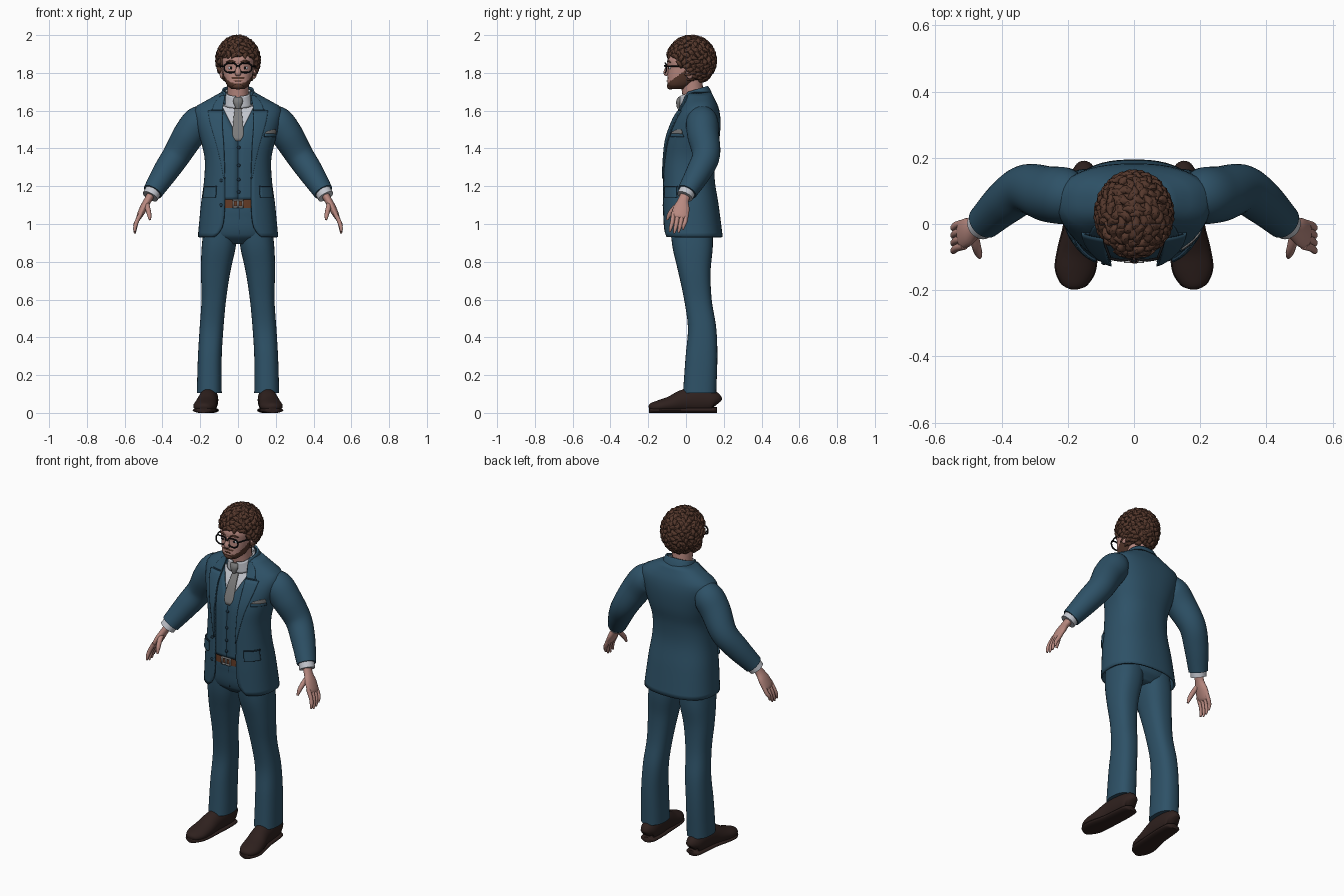
import bpy, bmesh, math, random
from mathutils import Vector

cube = bpy.data.objects.get("Cube")
if cube:
    bpy.data.objects.remove(cube)
random.seed(4)
POWER = 0.82


def material(name, *rgb):
    m = bpy.data.materials.new(name)
    m.use_nodes = True
    m.diffuse_color = (*rgb, 1)
    m.node_tree.nodes["Principled BSDF"].inputs["Base Color"].default_value = (*rgb, 1)
    return m


SUIT = material("suit blue", .027, .083, .135)
TRIM = material("dark blue trim", .012, .035, .06)
SHIRT = material("shirt white", .55, .57, .62)
SKIN = material("skin", .48, .25, .215)
HAIR = material("hair brown", .09, .039, .025)
SHOE = material("shoe leather", .028, .015, .013)
TIE = material("tie grey", .2, .2, .2)
BELT = material("belt leather", .13, .045, .02)
BLACK = material("frame black", .006, .006, .007)
METAL = material("buckle metal", .4, .4, .4)


def sample(rows, t):
    """Smooth interpolation of rows whose first entry is the parameter."""
    t = min(max(t, rows[0][0]), rows[-1][0])
    i = next(j for j in range(len(rows) - 1) if t <= rows[j + 1][0])
    slope = lambda j, c: ((rows[min(j + 1, len(rows) - 1)][c] - rows[max(j - 1, 0)][c])
                          / (rows[min(j + 1, len(rows) - 1)][0] - rows[max(j - 1, 0)][0]))
    h = rows[i + 1][0] - rows[i][0]
    u = (t - rows[i][0]) / h
    s = u * u * (3 - 2 * u)
    return [rows[i][c] * (1 - s) + rows[i + 1][c] * s
            + h * u * (1 - u) * ((1 - u) * slope(i, c) - u * slope(i + 1, c))
            for c in range(1, len(rows[0]))]


def finish(name, bm, mat, thick=0):
    bmesh.ops.recalc_face_normals(bm, faces=bm.faces)
    mesh = bpy.data.meshes.new(name)
    bm.to_mesh(mesh)
    bm.free()
    o = bpy.data.objects.new(name, mesh)
    bpy.context.collection.objects.link(o)
    mesh.materials.append(mat)
    bpy.ops.object.select_all(action='DESELECT')
    o.select_set(True)
    bpy.context.view_layer.objects.active = o
    bpy.ops.object.shade_smooth_by_angle(angle=math.radians(50))
    if thick:
        mod = o.modifiers.new("thickness", 'SOLIDIFY')
        mod.thickness, mod.offset = thick, 0
    return o


def skin_rings(bm, rings, closed):
    vs = [[bm.verts.new(p) for p in r] for r in rings]
    n = len(vs[0])
    for a, b in zip(vs, vs[1:]):
        for j in range(n if closed else n - 1):
            k = (j + 1) % n
            bm.faces.new((a[j], a[k], b[k], b[j]))
    if closed:
        bm.faces.new(vs[0])
        bm.faces.new(vs[-1])


def section_point(sec, z, a):
    cx, rx, front, back = sec
    s, c = math.sin(a), math.cos(a)
    return (cx + rx * math.copysign(abs(s) ** POWER, s),
            (front + back) / 2 - (back - front) / 2 * math.copysign(abs(c) ** POWER, c), z)


def angle_at(sec, x):
    return math.copysign(math.asin(min(abs(x) / sec[1], .995) ** (1 / POWER)), x)


def grow(rows, d):
    return [(z, cx, rx + d, f - d, b + d) for z, cx, rx, f, b in rows]


def shell(name, rows, mat, gap=None, z0=None, z1=None, side=1, tilt=0, n=48, k=32, thick=.01):
    """Horizontal sections, closed or with a front opening of half-width gap(z)."""
    z0, z1 = z0 or rows[0][0], z1 or rows[-1][0]
    rings = []
    for i in range(k + 1):
        z = z0 + (z1 - z0) * i / k
        sec = sample(rows, z)
        a = angle_at(sec, gap(z)) if gap else 0
        m = n - 1 if gap else n
        pts = [section_point(sec, z, a + (2 * math.pi - 2 * a) * j / m) for j in range(n)]
        rings.append([(side * x, y, z + tilt * (y - .05)) for x, y, z in pts])
    bm = bmesh.new()
    skin_rings(bm, rings, not gap)
    return finish(name, bm, mat, thick if gap else 0)


def patch(name, body, rows, mat, lift=.008, side=1, k=12, n=8, thick=.007):
    """Thin plate lying on a body; rows give z, inner x and outer x."""
    rings = []
    for i in range(k + 1):
        z = rows[0][0] + (rows[-1][0] - rows[0][0]) * i / k
        sec, (x0, x1) = sample(grow(body, lift), z), sample(rows, z)
        a0, a1 = angle_at(sec, x0), angle_at(sec, x1)
        pts = [section_point(sec, z, a0 + (a1 - a0) * j / n) for j in range(n + 1)]
        rings.append([(side * x, y, z) for x, y, z in pts])
    bm = bmesh.new()
    skin_rings(bm, rings, False)
    return finish(name, bm, mat, thick)


def add_tube(bm, pts, ref, n, k, side=1, floor=None):
    rows = [(i, *p) for i, p in enumerate(pts)]
    path = [sample(rows, (len(pts) - 1) * i / k) for i in range(k + 1)]
    rings = []
    for i, (x, y, z, ra, rb) in enumerate(path):
        t = (Vector(path[min(i + 1, k)][:3]) - Vector(path[max(i - 1, 0)][:3])).normalized()
        u = (Vector(ref) - Vector(ref).dot(t) * t).normalized()
        v = t.cross(u)
        ring = []
        for j in range(n):
            a = 2 * math.pi * j / n
            p = Vector((x, y, z)) + u * ra * math.cos(a) + v * rb * math.sin(a)
            ring.append((side * p.x, p.y, p.z if floor is None else max(p.z, floor)))
        rings.append(ring)
    skin_rings(bm, rings, True)


def tube(name, pts, mat, ref=(0, 1, 0), side=1, n=20, k=20, floor=None):
    bm = bmesh.new()
    add_tube(bm, [p if len(p) == 5 else (*p, p[3]) for p in pts], ref, n, k, side, floor)
    return finish(name, bm, mat)


def ball(name, loc, radii, mat):
    bm = bmesh.new()
    bmesh.ops.create_uvsphere(bm, u_segments=16, v_segments=10, radius=1)
    for v in bm.verts:
        v.co = [l + r * c for l, r, c in zip(loc, radii, v.co)]
    return finish(name, bm, mat)


# Body sections: z, centre x, half width, front y, back y
jacket = [(.93, 0, .208, -.118, .19), (1.1, 0, .192, -.122, .168), (1.24, 0, .174, -.122, .147),
          (1.35, 0, .172, -.118, .152), (1.45, 0, .195, -.105, .172), (1.55, 0, .222, -.068, .178),
          (1.615, 0, .222, -.028, .168), (1.655, 0, .155, -.008, .15), (1.695, 0, .085, .0, .13)]
vest, shirt = grow(jacket, -.014), grow(jacket, -.023)
opening = [(.93, .125), (.97, .088), (1.05, .072), (1.25, .07), (1.4, .076), (1.55, .085), (1.695, .07)]
edge = lambda z: sample(opening, z)[0]
shell("jacket_body", jacket, SUIT, edge)
shell("vest", vest, SUIT, lambda z: max(0, z - 1.455) * .5, z0=1.13, z1=1.66, thick=.006)
shell("shirt_body", shirt, SHIRT, z0=1.35)
shell("belt", grow(jacket, -.017), BELT, z0=1.085, z1=1.132, k=4)
pelvis = [(.895, 0, .1, -.04, .11), (.94, 0, .178, -.085, .145), (1.05, 0, .172, -.1, .142),
          (1.12, 0, .165, -.1, .138)]
shell("trouser_top", pelvis, SUIT)

# Collars, neck and tie
shell("jacket_collar", [(1.65, 0, .1, -.02, .138), (1.685, 0, .087, -.015, .125), (1.71, 0, .078, -.01, .112)],
      SUIT, lambda z: .065, tilt=.3, k=8)
shell("shirt_collar", [(1.64, 0, .075, -.03, .105), (1.705, 0, .063, -.03, .1)], SHIRT,
      lambda z: .012, tilt=.35, k=6, thick=.008)
tube("neck", [(0, .045, 1.6, .056), (0, .035, 1.7, .056), (0, .025, 1.79, .06)], SKIN)
patch("tie_blade", shirt, [(1.44, -.012, .012), (1.47, -.029, .029), (1.63, -.016, .016)], TIE, .01)
tube("tie_knot", [(0, -.038, 1.612, .012, .01), (0, -.038, 1.645, .025, .014), (0, -.03, 1.668, .022, .012)],
     TIE, (1, 0, 0))
tube("back_vent", [(.004, .187, .935, .003), (.004, .168, 1.1, .003)], TRIM, n=8)
tube("trouser_fly", [(.006, -.089, .945, .002), (.006, -.102, 1.08, .002)], TRIM, n=6)

# Buckle and buttons
for z in (1.09, 1.127):
    patch("buckle_bar", vest, [(z - .004, -.028, .028), (z + .004, -.028, .028)], METAL, .006, k=2)
for x in (-.026, 0, .026):
    patch("buckle_post", vest, [(1.088, x - .004, x + .004), (1.13, x - .004, x + .004)], METAL, .006, k=2, n=2)
for x, z, body in [(.004, 1.17, vest), (.004, 1.235, vest), (.004, 1.31, vest), (.004, 1.405, vest),
                   (-.09, 1.23, jacket), (-.09, 1.1, jacket)]:
    sec = sample(grow(body, .006), z)
    ball("button", section_point(sec, z, angle_at(sec, x)), (.009, .005, .009), TRIM)

for s, word in ((1, "left"), (-1, "right")):
    # Jacket details
    patch(word + "_lapel", jacket, [(1.24, .068, .074), (1.4, .074, .108), (1.54, .083, .148), (1.598, .08, .158)],
          SUIT, side=s, k=20)
    patch(word + "_collar_leaf", jacket, [(1.603, .082, .135), (1.64, .076, .122), (1.68, .068, .088)],
          SUIT, side=s)
    patch(word + "_lapel_notch", jacket, [(1.596, .085, .15), (1.605, .085, .14)], TRIM, .0065, s, k=2)
    patch(word + "_pocket_flap", jacket, [(1.14, .118, .184), (1.195, .115, .177)], SUIT, .009, s, thick=.009)
    patch(word + "_pocket_seam", jacket, [(1.195, .114, .178), (1.201, .114, .178)], TRIM, .008, s, k=2)
    patch(word + "_shirt_collar_leaf", shirt, [(1.615, .04, .045), (1.65, .018, .062), (1.685, .01, .06)],
          SHIRT, .014, s)

    # Sleeve, cuff and hand
    tube(word + "_sleeve", [(.14, .08, 1.56, .05), (.2, .085, 1.545, .083), (.258, .09, 1.475, .084),
         (.325, .106, 1.365, .074), (.385, .068, 1.275, .067), (.452, .006, 1.17, .053)], SUIT, side=s, n=28, k=32)
    tube(word + "_shirt_cuff", [(.44, .016, 1.19, .044), (.465, -.006, 1.146, .044)], SHIRT, side=s, k=4)
    tube(word + "_palm", [(.455, .002, 1.165, .028, .022), (.478, -.014, 1.125, .029, .02),
         (.5, -.024, 1.085, .043, .02), (.52, -.032, 1.045, .044, .016), (.526, -.035, 1.03, .036, .01)],
         SKIN, side=s)
    for i in range(4):
        y, drop = -.066 + .023 * i, (.008, 0, .004, .02)[i]
        tube(word + "_finger", [(.512, y, 1.06, .012), (.535, y - .006, 1.015, .0115),
             (.545, y - .014, .975 + drop, .01), (.546, y - .02, .95 + drop, .005)], SKIN, side=s, n=10, k=10)
    tube(word + "_thumb", [(.485, -.03, 1.11, .015), (.477, -.065, 1.08, .014), (.47, -.088, 1.05, .012),
         (.466, -.1, 1.022, .006)], SKIN, side=s, n=10, k=10)
    for i in range(3):
        ball(word + "_sleeve_button", (s * (.448 - .014 * i), .05 + .013 * i, 1.215 + .02 * i),
             (.007, .007, .007), TRIM)

    # Trouser leg and shoe
    shell(word + "_trouser_leg", [(.105, .152, .066, -.016, .16), (.3, .149, .063, -.002, .166),
          (.45, .14, .063, .01, .16), (.6, .128, .065, -.01, .136), (.75, .118, .078, -.042, .13),
          (.88, .102, .09, -.072, .142), (1, .09, .088, -.083, .14)], SUIT, side=s, n=32)
    upper = [(.15, .163, .045, .02, .03), (.151, .145, .06, .043, .055), (.154, .07, .068, .05, .07),
             (.16, -.01, .062, .052, .062), (.17, -.08, .044, .059, .045), (.178, -.14, .034, .059, .034),
             (.182, -.182, .028, .038, .024), (.183, -.195, .024, .014, .01)]
    tube(word + "_shoe", upper, SHOE, (1, 0, 0), s, 24, 28, .012)
    tube(word + "_shoe_sole", [(x, y, .014, ra + .003, .016) for x, y, z, ra, rb in upper], SHOE,
         (1, 0, 0), s, 24, 28, 0)

    # Face and glasses
    ball(word + "_ear", (s * .086, .02, 1.8), (.012, .02, .032), SKIN)
    ball(word + "_eye", (s * .036, -.082, 1.826), (.017, .01, .009), SHIRT)
    ball(word + "_pupil", (s * .036, -.09, 1.826), (.007, .004, .007), BLACK)
    tube(word + "_eyebrow", [(.015, -.096, 1.856, .004), (.038, -.094, 1.863, .006), (.062, -.082, 1.856, .003)],
         HAIR, (0, 0, 1), s, 8, 8)
    bm = bmesh.new()
    rim = [(s * .039 + .034 * math.copysign(abs(math.cos(a)) ** .8, math.cos(a)), -.11 + .006 * abs(math.cos(a)),
            1.827 + .025 * math.copysign(abs(math.sin(a)) ** .8, math.sin(a)), .0042, .0042)
           for a in [math.pi * i / 12 for i in range(25)]]
    add_tube(bm, rim, (0, 1, 0), 8, 48)
    finish(word + "_glasses_rim", bm, BLACK)
    tube(word + "_glasses_arm", [(.072, -.104, 1.835, .004), (.09, -.05, 1.836, .004), (.092, .02, 1.83, .004)],
         BLACK, (0, 0, 1), s, 8, 8)

patch("breast_pocket", jacket, [(1.462, .14, .2), (1.478, .14, .2)], SUIT, .007, k=3)
patch("pocket_square", jacket, [(1.478, .142, .198), (1.488, .15, .2), (1.5, .185, .198)], TIE, .006, k=5)

# Head, with the beard coloured along the jaw
head = shell("head", [(1.715, 0, .036, -.086, .0), (1.735, 0, .058, -.098, .03), (1.775, 0, .074, -.098, .08),
             (1.825, 0, .083, -.096, .11), (1.88, 0, .086, -.096, .125), (1.95, 0, .05, -.05, .09)], SKIN, k=48, n=64)
head.data.materials.append(HAIR)
for f in head.data.polygons:
    x, y, z = f.center
    jaw = y < .03 and z < 1.748 + .7 * (y + .095)
    f.material_index = int(jaw or (y < -.06 and abs(x) < .034 and 1.768 < z < 1.777))
ball("beard_tuft", (0, -.082, 1.73), (.032, .02, .018), HAIR)
tube("mouth", [(-.022, -.094, 1.758, .003), (0, -.099, 1.757, .004), (.022, -.094, 1.758, .003)], BELT, (0, 0, 1), n=8)
tube("nose", [(0, -.09, 1.85, .008, .008), (0, -.1, 1.825, .011, .011), (0, -.105, 1.8, .017, .014),
              (0, -.098, 1.786, .012, .007)], SKIN, (1, 0, 0))
tube("glasses_bridge", [(-.008, -.11, 1.835, .004), (0, -.113, 1.838, .004), (.008, -.11, 1.835, .004)],
     BLACK, (0, 0, 1), n=8, k=6)

# Curly hair: a trimmed cap covered in tapered curls
centre, size = Vector((0, .028, 1.866)), Vector((.103, .118, .118))
hairline = lambda y: 1.885 if y < -.04 else 1.845 if y < .005 else 1.765
bm = bmesh.new()
bmesh.ops.create_uvsphere(bm, u_segments=40, v_segments=28, radius=1)
for v in bm.verts:
    v.co = centre + v.co * size
low = [f for f in bm.faces if f.calc_center_median().z < hairline(f.calc_center_median().y)]
bmesh.ops.delete(bm, geom=low, context='FACES')
finish("hair_cap", bm, HAIR, .01)
bm = bmesh.new()
COUNT = 260
for i in range(COUNT):
    h = 1 - 2 * (i + .5) / COUNT
    a = i * math.pi * (3 - math.sqrt(5))
    d = Vector((math.cos(a) * math.sqrt(1 - h * h), math.sin(a) * math.sqrt(1 - h * h), h))
    p = centre + d * size
    if p.z < hairline(p.y):
        continue
    t = d.cross(Vector((random.gauss(0, 1), random.gauss(0, 1), random.gauss(0, 1)))).normalized()
    w = d.cross(t)
    pts = []
    for q, r, up in ((-1, .006, -.004), (-.4, .014, .004), (.3, .013, .006), (1, .003, .011)):
        c = p + t * q * .021 + w * (.012 * q * q - .005) + d * up
        pts.append((*c, r, r))
    add_tube(bm, pts, d, 7, 7)
finish("hair_curls", bm, HAIR)
